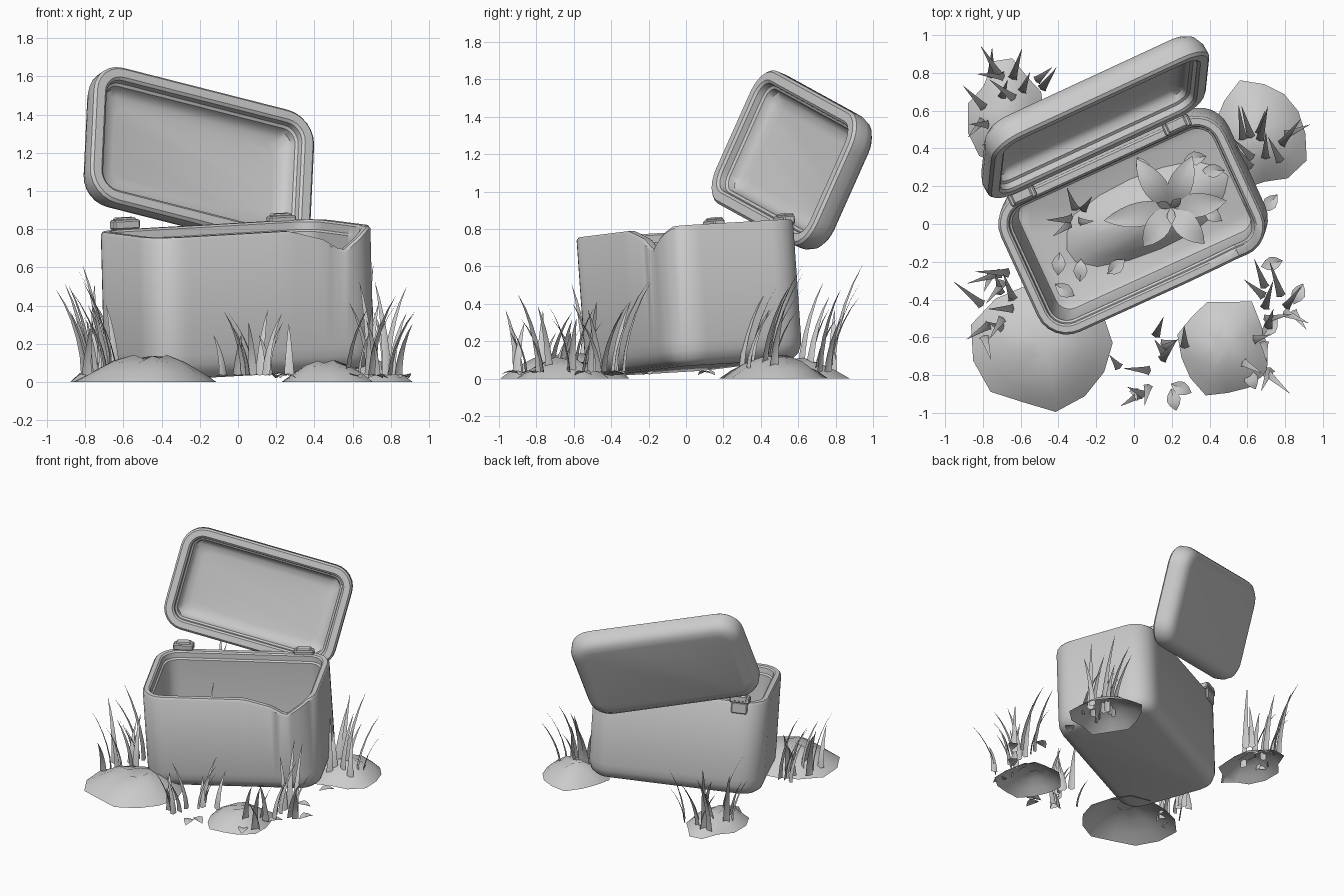
import bpy, bmesh, math, random
from mathutils import Vector, Matrix

if "Cube" in bpy.data.objects:
    bpy.data.objects.remove(bpy.data.objects["Cube"])

random.seed(4)
grey = bpy.data.materials.new("clay_grey")
grey.diffuse_color = (0.6, 0.6, 0.6, 1)
grey.use_nodes = True
grey.node_tree.nodes["Principled BSDF"].inputs["Base Color"].default_value = grey.diffuse_color


def finish(name, bm, angle=40, matrix=None):
    if matrix:
        bm.transform(matrix)
    me = bpy.data.meshes.new(name)
    bm.to_mesh(me)
    bm.free()
    me.materials.append(grey)
    for p in me.polygons:
        p.use_smooth = True
    me.set_sharp_from_angle(angle=math.radians(angle))
    ob = bpy.data.objects.new(name, me)
    bpy.context.collection.objects.link(ob)
    return ob


def ring(a, b, r, corner=6, edge=24):
    """Rounded rectangle outline, counter-clockwise."""
    pts = []
    corners = [(a - r, b - r), (r - a, b - r), (r - a, r - b), (a - r, r - b)]
    for k, (cx, cy) in enumerate(corners):
        arc = []
        for i in range(corner + 1):
            t = math.pi / 2 * (k + i / corner)
            arc.append(Vector((cx + r * math.cos(t), cy + r * math.sin(t))))
        pts += arc
        nx, ny = corners[(k + 1) % 4]
        t = math.pi / 2 * (k + 1)
        end = Vector((nx + r * math.cos(t), ny + r * math.sin(t)))
        pts += [arc[-1].lerp(end, i / edge) for i in range(1, edge)]
    return pts


def loft(a, b, r, profile, drop=None):
    """Rounded tray: profile is a list of (inset, height); both ends capped."""
    bm = bmesh.new()
    rows = []
    for inset, z in profile:
        rows.append([bm.verts.new((p.x, p.y, z - (drop(p.x, p.y, z) if drop else 0)))
                     for p in ring(a - inset, b - inset, max(r - inset, 0.05))])
    for lo, hi in zip(rows, rows[1:]):
        n = len(lo)
        for i in range(n):
            j = (i + 1) % n
            bm.faces.new((lo[i], lo[j], hi[j], hi[i]))
    bm.faces.new(rows[0][::-1])
    bm.faces.new(rows[-1])
    return bm


def frame(x, z, origin):
    """Matrix from an x axis hint, an exact z axis and an origin."""
    z = Vector(z).normalized()
    x = Vector(x)
    x = (x - z * x.dot(z)).normalized()
    m = Matrix((x, z.cross(x), z)).transposed().to_4x4()
    return Matrix.Translation(origin) @ m


# Case body: turned, slightly tipped, with a broken notch in the front rim
BODY = frame((0.91, 0.415, 0.052), (-0.025, -0.07, 1), (0.006, 0.045, 0.055))
NOTCH = [(0.13, 0), (0.33, 0.055), (0.435, 0.12), (0.48, 0.085), (0.60, 0)]


def notch(u, v, z):
    if z > 0.6 and v < -0.15:
        for (u0, d0), (u1, d1) in zip(NOTCH, NOTCH[1:]):
            if u0 <= u <= u1:
                return d0 + (d1 - d0) * (u - u0) / (u1 - u0)
    return 0


body_profile = [(0.09, 0), (0.05, 0.01), (0.02, 0.035), (0.003, 0.08), (0, 0.13), (0, 0.735),
                (0.012, 0.75), (0.045, 0.75), (0.056, 0.74), (0.06, 0.70),
                (0.072, 0.69), (0.08, 0.12), (0.09, 0.085), (0.115, 0.07)]
finish("case_body", loft(0.655, 0.40, 0.17, body_profile, notch), 40, BODY)

# Open lid, placed by its overall centre
d = Vector((0.885, 0.41, -0.225))
h = Vector((0.07, 0.42, 0.905))
lid_profile = [(0.10, -0.08), (0.055, -0.073), (0.02, -0.048), (0, 0), (0, 0.065), (0.014, 0.08),
               (0.06, 0.08), (0.074, 0.068), (0.078, 0.035), (0.092, 0.025),
               (0.10, -0.01), (0.13, -0.035), (0.18, -0.045)]
lid = finish("case_lid", loft(0.652, 0.388, 0.165, lid_profile), 40, frame(d, d.cross(h), (0, 0, 0)))
cos = [v.co for v in lid.data.vertices]
mid = Vector([(min(c[i] for c in cos) + max(c[i] for c in cos)) / 2 for i in range(3)])
lid.data.transform(Matrix.Translation(Vector((-0.205, 0.565, 1.17)) - mid))

# Hinges on the back rim
for side, u, z in (("left", -0.46, 0.775), ("right", 0.44, 0.75)):
    bm = bmesh.new()
    for loc, size in (((u, 0.385, z), (0.15, 0.065, 0.05)),
                      ((u, 0.39, z + 0.012), (0.11, 0.06, 0.05)),
                      ((u, 0.40, 0.71), (0.12, 0.025, 0.09))):
        bmesh.ops.create_cube(bm, size=1, matrix=Matrix.Translation(loc) @ Matrix.Diagonal((*size, 1)))
    bmesh.ops.bevel(bm, geom=bm.edges[:], offset=0.008, segments=1, affect='EDGES')
    finish("hinge_" + side, bm, 30, BODY)


# Soil mounds: low irregular domes, open below
def mound(name, x, y, rx, ry, height, base=0, sides=13, matrix=None, rough=0.17):
    bm = bmesh.new()
    jit = [1 + random.uniform(-rough, rough * 0.5) for _ in range(sides)]
    rows = []
    for f, g in ((1, 0), (0.78, 0.38), (0.5, 0.74), (0.22, 0.98)):
        row = []
        for i in range(sides):
            t = math.tau * i / sides
            k = f * (1 + (jit[i] - 1) * f)
            row.append(bm.verts.new((x + rx * k * math.cos(t), y + ry * k * math.sin(t),
                                     base + height * g * (random.uniform(0.85, 1.08) if g else 0))))
        rows.append(row)
    for lo, hi in zip(rows, rows[1:]):
        for i in range(sides):
            j = (i + 1) % sides
            bm.faces.new((lo[i], lo[j], hi[j], hi[i]))
    bm.faces.new(rows[-1])
    finish(name, bm, 50, matrix)


mound("mound_front_left", -0.46, -0.63, 0.39, 0.38, 0.14)
mound("mound_front_right", 0.47, -0.65, 0.25, 0.27, 0.11)
mound("mound_back_right", 0.66, 0.48, 0.28, 0.30, 0.12)
mound("mound_back_left", -0.67, 0.56, 0.20, 0.30, 0.11)
mound("soil_in_case", 0.06, -0.01, 0.49, 0.21, 0.13, 0.068, 16, BODY, 0.06)


# Creased strip used for blades and leaves
def strip(bm, base, azimuth, reach, height, width, path, outline, n=5):
    out = Vector((math.cos(azimuth), math.sin(azimuth), 0))
    side = Vector((-out.y, out.x, 0))
    prev = None
    for i in range(n + 1):
        t = i / n
        r, z = path(t)
        c = Vector(base) + out * reach * r + Vector((0, 0, height * z))
        w = max(width * outline(t), 0.001) / 2
        row = [bm.verts.new(c - side * w),
               bm.verts.new(c - out * w * 0.35 - Vector((0, 0, w * 0.25))),
               bm.verts.new(c + side * w)]
        if prev:
            for k in (0, 1):
                bm.faces.new((prev[k], prev[k + 1], row[k + 1], row[k]))
        prev = row


def tuft(name, x, y, count, facing, spread, low, high, z=0.04, matrix=None, scatter=0.09):
    bm = bmesh.new()
    for i in range(count):
        f = i / max(count - 1, 1)
        az = math.radians(facing + spread * (f - 0.5) + random.uniform(-12, 12))
        tall = low + (high - low) * (1 - abs(2 * f - 1)) * random.uniform(0.8, 1)
        base = (x + random.uniform(-scatter, scatter), y + random.uniform(-scatter, scatter), z)
        strip(bm, base, az, min(tall * random.uniform(0.28, 0.42), 0.19), tall, 0.052,
              lambda t: (t ** 1.7, t - 0.06 * t ** 4), lambda t: (1 - t) ** 0.8)
    finish(name, bm, 50, matrix)


# Grass: x, y, blade count, facing, spread, shortest, tallest
for i, g in enumerate([(-0.72, -0.34, 7, 170, 150, 0.3, 0.60), (-0.73, -0.52, 5, 215, 120, 0.3, 0.50),
                       (-0.72, 0.70, 7, 115, 110, 0.35, 0.62), (-0.55, 0.72, 3, 55, 40, 0.3, 0.5),
                       (-0.75, 0.54, 3, 195, 50, 0.35, 0.55), (0.60, 0.38, 5, 105, 70, 0.35, 0.60),
                       (0.74, 0.40, 5, 65, 90, 0.35, 0.64),
                       (0.01, -0.82, 6, 200, 160, 0.22, 0.40), (0.19, -0.68, 6, 65, 120, 0.22, 0.40),
                       (0.66, -0.70, 5, -50, 110, 0.3, 0.46), (0.76, -0.50, 5, 20, 130, 0.28, 0.42),
                       (0.72, -0.42, 4, 110, 60, 0.4, 0.60)]):
    tuft("grass_tuft_%d" % (i + 1), *g)
tuft("grass_in_case", -0.27, 0.12, 5, 90, 190, 0.25, 0.45, 0.12, BODY, 0.06)

# Broad-leaved plant growing from the soil in the case
bm = bmesh.new()
for az, length in ((100, 0.32), (43, 0.30), (-17, 0.30), (-71, 0.26), (210, 0.25), (166, 0.36)):
    strip(bm, (0.20, -0.03, 0.19), math.radians(az), length, 0.10, 0.13,
          lambda t: (t, math.sin(2.5 * t)), lambda t: math.sin(math.pi * t ** 0.85) ** 0.8, 7)
for az in (20, 130, 250):
    strip(bm, (0.20, -0.03, 0.19), math.radians(az), 0.08, 0.14, 0.045,
          lambda t: (t, t), lambda t: math.sin(math.pi * t), 5)
finish("leafy_plant", bm, 50, BODY)


# Fallen leaves: thin pointed plates
def fallen(name, spots, z, matrix=None):
    bm = bmesh.new()
    for x, y in spots:
        az = random.uniform(0, math.tau)
        start = (x - 0.06 * math.cos(az), y - 0.06 * math.sin(az), z)
        strip(bm, start, az, 0.12, 0.025, 0.075, lambda t: (t, math.sin(math.pi * t)),
              lambda t: math.sin(math.pi * t), 4)
    finish(name, bm, 30, matrix)


fallen("fallen_leaves_ground", [(0.72, 0.11), (0.73, -0.21), (0.87, -0.37), (0.21, -0.93),
                                (0.25, -0.87), (0.62, -0.82), (0.72, -0.55)], 0.02)
fallen("fallen_leaves_in_case", [(-0.47, -0.06), (-0.50, -0.20), (-0.38, -0.14), (-0.20, -0.20),
                                 (0.42, 0.15), (0.48, 0.05), (0.15, 0.22), (0.38, -0.16)], 0.09, BODY)
